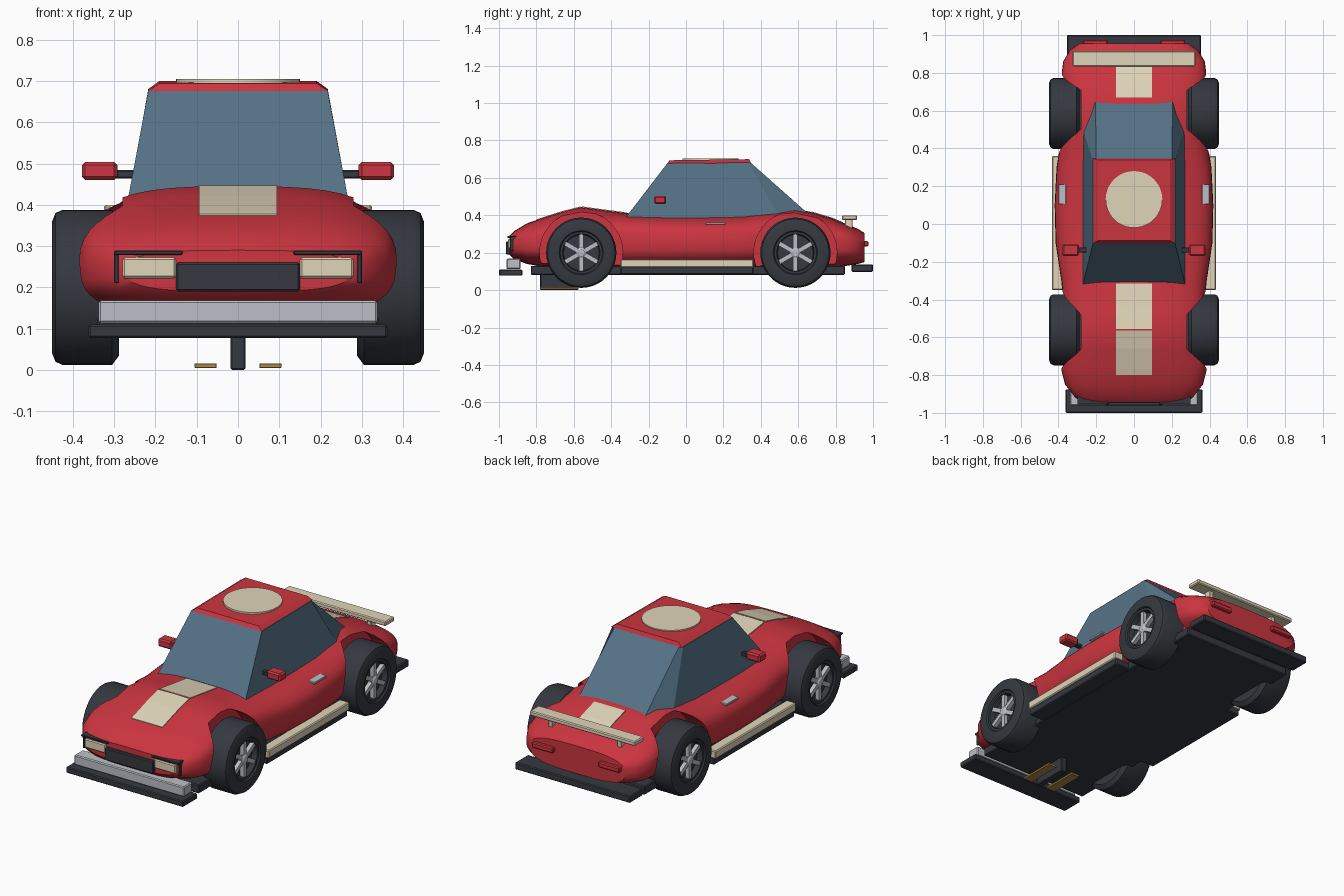
import bpy, bmesh, math
from mathutils import Vector

if "Cube" in bpy.data.objects:
    bpy.data.objects.remove(bpy.data.objects["Cube"])

COL = dict(red=(0.60, 0.035, 0.05, 1), dark=(0.035, 0.04, 0.05, 1), glass=(0.09, 0.17, 0.24, 1),
           cream=(0.74, 0.66, 0.48, 1), silver=(0.5, 0.53, 0.57, 1), brass=(0.42, 0.25, 0.06, 1))
MATS = {}
for k, c in COL.items():
    MATS[k] = bpy.data.materials.new(k)
    MATS[k].diffuse_color = c


def finish(name, bm, mat, bevel=0, angle=35):
    bmesh.ops.recalc_face_normals(bm, faces=bm.faces[:])
    if bevel:
        bmesh.ops.bevel(bm, geom=bm.edges[:], offset=bevel, segments=1, affect='EDGES', profile=0.5)
    me = bpy.data.meshes.new(name)
    bm.to_mesh(me)
    bm.free()
    ob = bpy.data.objects.new(name, me)
    bpy.context.collection.objects.link(ob)
    me.materials.append(MATS[mat])
    if angle:
        smooth(ob, angle)
    return ob


def smooth(ob, angle):
    bpy.ops.object.select_all(action='DESELECT')
    ob.select_set(True)
    bpy.context.view_layer.objects.active = ob
    bpy.ops.object.shade_smooth_by_angle(angle=math.radians(angle))


def loft(name, rings, mat, bevel=0, angle=35):
    bm = bmesh.new()
    vs = [[bm.verts.new(p) for p in r] for r in rings]
    n = len(vs[0])
    for a, b in zip(vs, vs[1:]):
        for i in range(n):
            bm.faces.new((a[i], a[(i + 1) % n], b[(i + 1) % n], b[i]))
    bm.faces.new(vs[0])
    bm.faces.new(vs[-1])
    return finish(name, bm, mat, bevel, angle)


def box(name, x0, x1, y0, y1, z0, z1, mat, bevel=0.005):
    rings = [[(x0, y0, z), (x1, y0, z), (x1, y1, z), (x0, y1, z)] for z in (z0, z1)]
    return loft(name, rings, mat, bevel, 0)


def pair(name, x0, x1, *rest, **kw):
    for side, s in (("right", 1), ("left", -1)):
        a, b = sorted((s * x0, s * x1))
        box(f"{name}_{side}", a, b, *rest, **kw)


def lathe(name, prof, y, z, s, mat, n=40):
    # profile of (x, radius) turned about the axle
    rings = [[(s * x, y + r * math.cos(2 * math.pi * i / n), z + r * math.sin(2 * math.pi * i / n))
              for i in range(n)] for x, r in prof]
    return loft(name, rings, mat)


# body shell: rounded sections (y, half width, bottom, top)
ST = [(-.945, .27, .19, .29), (-.92, .31, .165, .315), (-.85, .365, .14, .357), (-.77, .385, .125, .385),
      (-.66, .38, .12, .42), (-.56, .37, .11, .445), (-.45, .37, .11, .43), (-.3, .385, .11, .41),
      (-.1, .415, .11, .40), (.1, .42, .11, .40), (.3, .41, .11, .405), (.42, .39, .11, .42),
      (.58, .38, .11, .437), (.68, .375, .11, .415), (.78, .385, .12, .385), (.86, .375, .13, .352),
      (.92, .34, .14, .327), (.955, .29, .15, .305)]


def section(y, w, zb, zt, n=44, p=2 / 3.1):
    out = []
    for i in range(n):
        a = 2 * math.pi * i / n
        c, s = math.cos(a), math.sin(a)
        out.append((w * math.copysign(abs(c) ** p, c), y,
                    (zb + zt) / 2 + (zt - zb) / 2 * math.copysign(abs(s) ** p, s)))
    return out


def top_z(y):
    for a, b in zip(ST, ST[1:]):
        if a[0] <= y <= b[0]:
            return a[3] + (b[3] - a[3]) * (y - a[0]) / (b[0] - a[0])


body = loft("body_shell", [section(*s) for s in ST], 'red')

# wheel arches cut from the shell
AXLES = (("front", -.56), ("rear", .585))
for end, y in AXLES:
    for s in (1, -1):
        cut = lathe("arch_cutter", [(.28, .222), (.6, .222)], y, .2, s, 'red', 48)
        cut.hide_render = True
        m = body.modifiers.new("arch", 'BOOLEAN')
        m.operation, m.solver, m.object = 'DIFFERENCE', 'EXACT', cut
        bpy.context.view_layer.objects.active = body
        bpy.ops.object.modifier_apply(modifier=m.name)
        bpy.data.objects.remove(cut)
smooth(body, 35)

# wheels: tyre, rim and six spokes
for end, y in AXLES:
    for side, s in (("right", 1), ("left", -1)):
        tag = f"{end}_{side}"
        lathe("tyre_" + tag, [(.288, .10), (.288, .165), (.305, .188), (.425, .188), (.442, .18), (.45, .16),
                              (.45, .118), (.435, .108), (.405, .10)], y, .2, s, 'dark')
        lathe("rim_" + tag, [(.40, .113), (.442, .113), (.442, .10), (.412, .095)], y, .2, s, 'dark')
        lathe("hub_" + tag, [(.40, .028), (.435, .028), (.442, .018)], y, .2, s, 'silver', 16)
        bm = bmesh.new()
        for k in range(6):
            a = math.pi / 2 + k * math.pi / 3
            u, v = Vector((0, math.cos(a), math.sin(a))), Vector((0, -math.sin(a), math.cos(a)))
            cube = bmesh.ops.create_cube(bm, size=1)['verts']
            for q in cube:
                c = q.co.copy()
                q.co = (Vector((s * .425, y, .2)) + u * (.06 + c.x * .085)
                        + v * c.y * .024 + Vector((c.z * .022, 0, 0)))
        finish("spokes_" + tag, bm, 'silver', 0, 0)

# glasshouse and roof
loft("cabin_glass", [
    [(-.272, -.325, .385), (.272, -.325, .385), (.27, .50, .385), (.205, .68, .385), (-.205, .68, .385), (-.27, .50, .385)],
    [(-.217, -.10, .678), (.217, -.10, .678), (.217, .335, .682), (.20, .345, .682), (-.20, .345, .682), (-.217, .335, .682)]],
    'glass', 0, 0)
loft("roof_panel", [
    [(-.218, -.102, .676), (.218, -.102, .676), (.218, .348, .68), (-.218, .348, .68)],
    [(-.19, -.088, .694), (.19, -.088, .694), (.19, .338, .70), (-.19, .338, .70)]], 'red', 0, 0)

# plain roof roundel
loft("roof_roundel", [[(.15 * math.cos(i * math.pi / 24), .13 + .15 * math.sin(i * math.pi / 24), z)
                       for i in range(48)] for z in (.694, .705)], 'cream')


# painted stripes following the centreline
def stripe(name, ys):
    loft(name, [[(-.095, y, top_z(y) - .012), (.095, y, top_z(y) - .012),
                 (.095, y, top_z(y) + .003), (-.095, y, top_z(y) + .003)] for y in ys], 'cream', 0, 0)


stripe("bonnet_stripe_front", [-.80, -.77, -.66, -.565])
stripe("bonnet_stripe_rear", [-.555, -.45, -.315])
stripe("boot_stripe", [.67, .68, .78, .84])

# chassis floor, bumpers and sills
box("chassis_floor", -.34, .34, -.83, .85, .082, .13, 'dark')
box("front_splitter", -.362, .362, -1, -.875, .077, .11, 'dark')
box("front_bumper", -.338, .338, -.96, -.885, .113, .168, 'silver')
box("rear_diffuser", -.355, .355, .885, 1, .098, .137, 'dark')
pair("sill", .375, .435, -.35, .36, .12, .165, 'cream')
pair("sill_base", .33, .425, -.35, .36, .085, .125, 'dark')

# nose details
box("grille", -.15, .15, -.962, -.90, .19, .26, 'dark')
pair("headlight", .15, .28, -.953, -.88, .222, .272, 'cream')
pair("headlight_brow", .135, .30, -.955, -.88, .279, .289, 'dark', bevel=.002)
pair("headlight_side", .289, .30, -.94, -.87, .21, .289, 'dark', bevel=.002)

# rear wing and tail lights
box("rear_wing", -.325, .325, .835, .915, .374, .40, 'cream')
pair("wing_post", .20, .225, .85, .89, .31, .38, 'cream', bevel=.002)
pair("tail_light", .14, .27, .94, .975, .233, .262, 'red')

# mirrors and door handles
pair("mirror_arm", .235, .30, -.15, -.125, .464, .484, 'dark', bevel=.003)
pair("mirror", .292, .378, -.17, -.107, .46, .504, 'red', bevel=.008)
pair("door_handle", .36, .40, .105, .21, .350, .362, 'silver', bevel=.002)

# slot guide blade and pickup strips
box("guide_blade", -.018, .018, -.78, -.575, 0, .09, 'dark', bevel=.004)
pair("pickup_strip", .052, .105, -.78, -.575, .005, .016, 'brass', bevel=.001)

for m in bpy.data.materials:
    if m.users and not m.is_grease_pencil:
        m.use_nodes = True
        m.node_tree.nodes["Principled BSDF"].inputs["Base Color"].default_value = m.diffuse_color
